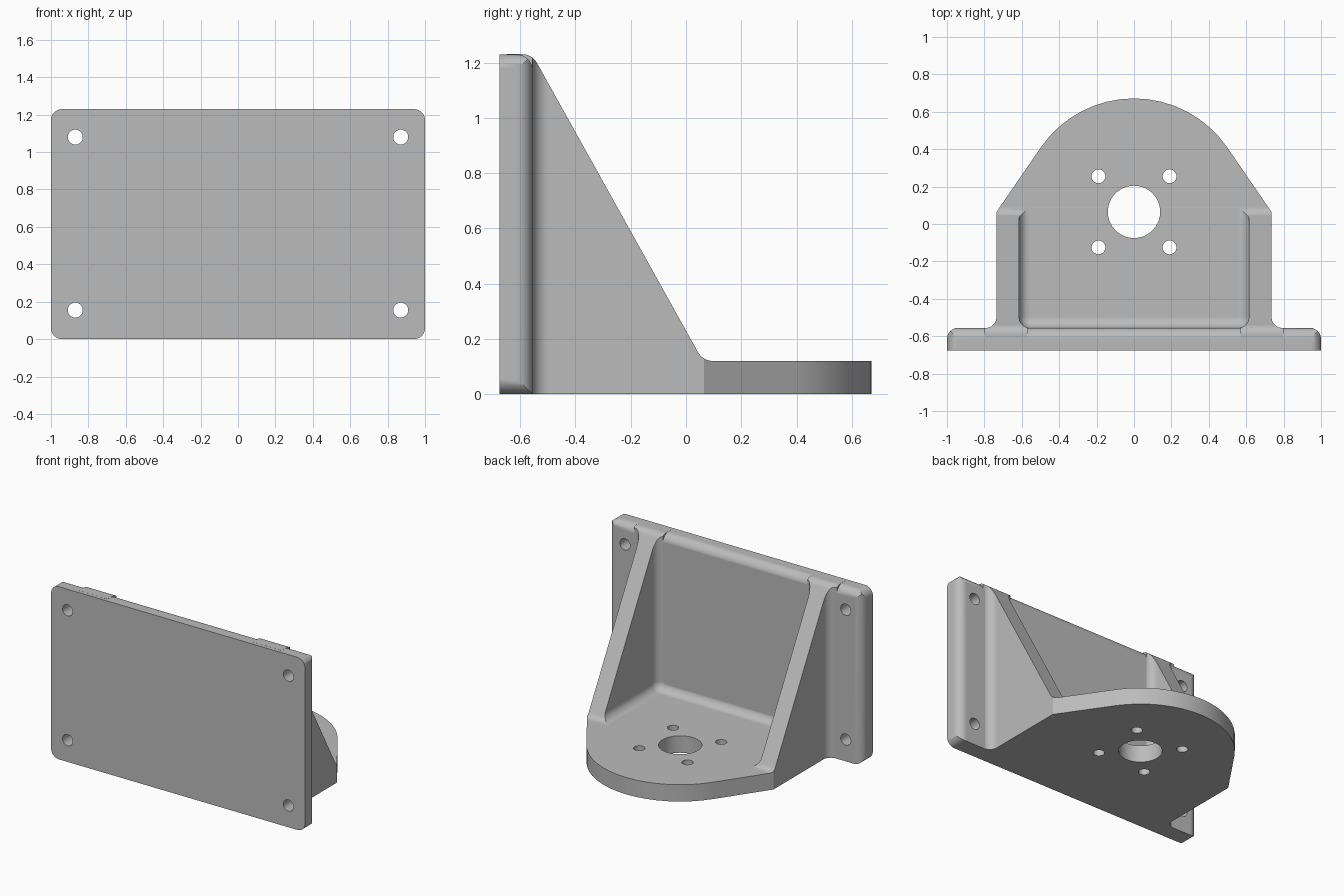
import bpy, bmesh, math
from mathutils import Vector

if "Cube" in bpy.data.objects:
    bpy.data.objects.remove(bpy.data.objects["Cube"], do_unlink=True)

R = 0.06                      # common fillet radius
BACK = -0.555                 # rear face of the mounting plate

metal = bpy.data.materials.new("plain grey")
metal.use_nodes = True
metal.diffuse_color = (0.5, 0.5, 0.5, 1)
metal.node_tree.nodes["Principled BSDF"].inputs["Base Color"].default_value = (0.5, 0.5, 0.5, 1)


def rounded(corners):
    """Outline from (u, v) or (u, v, radius) corners, arcs at the radii."""
    out = []
    for i, c in enumerate(corners):
        p = Vector(c[:2])
        if len(c) == 2:
            out.append(p)
            continue
        a = (Vector(corners[i - 1][:2]) - p).normalized()
        b = (Vector(corners[(i + 1) % len(corners)][:2]) - p).normalized()
        half = a.angle(b) / 2
        centre = p + (a + b).normalized() * c[2] / math.sin(half)
        start = p + a * c[2] / math.tan(half) - centre
        end = p + b * c[2] / math.tan(half) - centre
        sweep = math.atan2(start.x * end.y - start.y * end.x, start.dot(end))
        n = max(2, math.ceil(abs(sweep) / math.radians(7)))
        for k in range(n + 1):
            t = sweep * k / n
            s, co = math.sin(t), math.cos(t)
            out.append(centre + Vector((start.x * co - start.y * s,
                                        start.x * s + start.y * co)))
    return out


def finish(name, bm):
    bmesh.ops.recalc_face_normals(bm, faces=bm.faces)
    mesh = bpy.data.meshes.new(name)
    bm.to_mesh(mesh)
    bm.free()
    mesh.materials.append(metal)
    ob = bpy.data.objects.new(name, mesh)
    bpy.context.collection.objects.link(ob)
    return ob


def prism(name, outline, axis, lo, hi):
    """Extrude an outline along an axis."""
    place = {"x": lambda u, v, h: (h, u, v),
             "y": lambda u, v, h: (u, h, v),
             "z": lambda u, v, h: (u, v, h)}[axis]
    bm = bmesh.new()
    ends = [[bm.verts.new(place(p[0], p[1], h)) for p in outline] for h in (lo, hi)]
    for ring in ends:
        bm.faces.new(ring)
    for i in range(len(outline)):
        bm.faces.new((ends[0][i - 1], ends[0][i], ends[1][i], ends[1][i - 1]))
    return finish(name, bm)


def box(name, x, y, z):
    return prism(name, [(-x, y[0]), (x, y[0]), (x, y[1]), (-x, y[1])], "z", *z)


def combine(target, tool, operation):
    mod = target.modifiers.new("cut", "BOOLEAN")
    mod.operation, mod.solver, mod.object = operation, "EXACT", tool
    bpy.context.view_layer.objects.active = target
    bpy.ops.object.modifier_apply(modifier=mod.name)
    bpy.data.objects.remove(tool, do_unlink=True)


def drill(target, u, v, radius, axis, lo, hi):
    circle = [(u + radius * math.cos(math.tau * k / 40),
               v + radius * math.sin(math.tau * k / 40)) for k in range(40)]
    combine(target, prism("drill", circle, axis, lo, hi), "DIFFERENCE")


# Mounting plate: rounded corners, soft rear edges at the sides and top
plate = prism("mounting_plate", rounded([(-1, 0, R), (1, 0, R), (1, 1.23, R), (-1, 1.23, R)]),
              "y", -0.675, -0.5)
w = 0.9995
plan = rounded([(-w, -0.9), (w, -0.9), (w, BACK, R), (-w, BACK, R)])
combine(plate, prism("plan_envelope", plan, "z", -0.3, 1.6), "INTERSECT")
side = rounded([(-0.9, -0.3), (BACK + 0.0005, -0.3), (BACK + 0.0005, 1.2295, R), (-0.9, 1.2295)])
combine(plate, prism("side_envelope", side, "x", -1.3, 1.3), "INTERSECT")

# Shelf and ribs: plan outline flared into the plate, trimmed to the sloping side profile
right = [(0.8, -0.65), (0.8, BACK - 0.001), (0.735, BACK - 0.001, R), (0.735, 0.065)]
left = [(-c[0],) + c[1:] for c in reversed(right)]
bracket = prism("bracket", rounded(right + [(0, 1.135, 0.605)] + left), "z", -0.3, 1.6)
slope = rounded([(-0.9, 0), (0.9, 0), (0.9, 0.12), (0.061, 0.12, R), (-0.557, 1.23, R), (-0.9, 1.23)])
combine(bracket, prism("slope_envelope", slope, "x", -1.3, 1.3), "INTERSECT")

# Pocket between the ribs, filleted along the floor and rear corners
pocket = box("pocket", 0.615, (BACK - 0.001, 1.0), (0.1205, 1.6))
bm = bmesh.new()
bm.from_mesh(pocket.data)
edges = []
for e in bm.edges:
    a, b = (v.co for v in e.verts)
    low = a.z < 0.2 and b.z < 0.2 and min(a.y, b.y) < 0
    upright = abs(a.z - b.z) > 1 and a.y < 0
    if low or upright:
        edges.append(e)
bmesh.ops.bevel(bm, geom=edges, offset=R, segments=10, profile=0.5, affect="EDGES")
bm.to_mesh(pocket.data)
bm.free()
combine(bracket, pocket, "DIFFERENCE")
combine(bracket, box("top_relief", 0.57, (-0.8, -0.54), (1.1, 1.6)), "DIFFERENCE")

# One solid body
combine(plate, bracket, "UNION")
body = plate
body.name = "motor_mount_bracket"

# Screw holes in the plate, centre bore and bolt holes in the shelf
for x in (-0.87, 0.87):
    for z in (0.155, 1.08):
        drill(body, x, z, 0.04, "y", -0.9, -0.4)
drill(body, 0, 0.065, 0.14, "z", -0.2, 0.3)
for x in (-0.19, 0.19):
    for y in (-0.125, 0.255):
        drill(body, x, y, 0.037, "z", -0.2, 0.3)

# Smooth fillets, flat planes
bpy.ops.object.select_all(action="DESELECT")
body.select_set(True)
bpy.context.view_layer.objects.active = body
bpy.ops.object.shade_smooth_by_angle(angle=math.radians(30))
normals = body.modifiers.new("weighted_normals", "WEIGHTED_NORMAL")
normals.weight = 100
normals.keep_sharp = True
